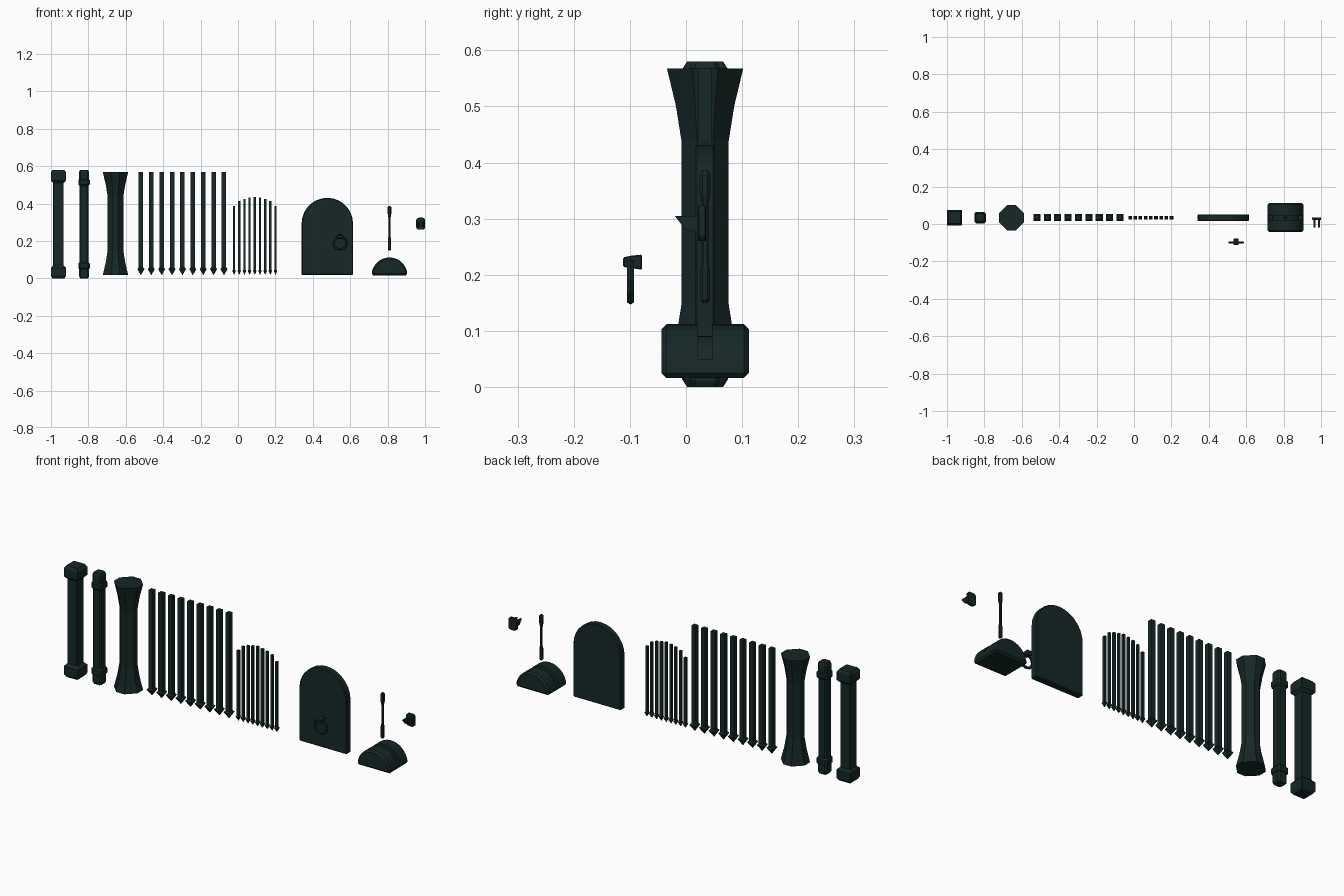
import bpy, bmesh, math

if "Cube" in bpy.data.objects:
    bpy.data.objects.remove(bpy.data.objects["Cube"])

mat = bpy.data.materials.new("dark_teal")
mat.diffuse_color = (0.008, 0.02, 0.02, 1)
mat.use_nodes = True
mat.node_tree.nodes["Principled BSDF"].inputs["Base Color"].default_value = mat.diffuse_color
YC = 0.034  # common depth centre


def finish(name, bm, bevel=0.0, angle=30):
    bmesh.ops.recalc_face_normals(bm, faces=bm.faces[:])
    me = bpy.data.meshes.new(name)
    bm.to_mesh(me)
    bm.free()
    me.materials.append(mat)
    ob = bpy.data.objects.new(name, me)
    bpy.context.collection.objects.link(ob)
    if bevel:
        m = ob.modifiers.new("bevel", 'BEVEL')
        m.width, m.segments = bevel, 1
        m.limit_method, m.angle_limit = 'ANGLE', math.radians(angle)
    return ob


def loft(bm, rings):
    """Skin a list of equal-length point rings and cap both ends."""
    vs = [[bm.verts.new(p) for p in r] for r in rings]
    n = len(vs[0])
    for a, b in zip(vs, vs[1:]):
        for i in range(n):
            j = (i + 1) % n
            bm.faces.new((a[i], a[j], b[j], b[i]))
    bm.faces.new(vs[0][::-1])
    bm.faces.new(vs[-1])


def section(x, y, z, h, cut):
    """Square of half-width h with corners cut by fraction cut."""
    if not cut:
        return [(x + a * h, y + b * h, z) for a, b in ((1, 1), (-1, 1), (-1, -1), (1, -1))]
    k = h * (1 - cut)
    pts = [(h, -k), (h, k), (k, h), (-k, h), (-h, k), (-h, -k), (-k, -h), (k, -h)]
    return [(x + a, y + b, z) for a, b in pts]


def column(name, x, prof, cut=0.0, y=YC):
    bm = bmesh.new()
    loft(bm, [section(x, y, z, h, cut) for h, z in prof])
    return finish(name, bm)


def mirrored(half, total):
    return half + [(h, total - z) for h, z in reversed(half)]


def prism(name, pts, y0, y1, bevel=0.0, angle=30):
    bm = bmesh.new()
    loft(bm, [[(x, y, z) for x, z in pts] for y in (y0, y1)])
    return finish(name, bm, bevel, angle)


def arc(cx, cz, r, a0, a1, n):
    return [(cx + r * math.cos(math.radians(a0 + (a1 - a0) * i / n)),
             cz + r * math.sin(math.radians(a0 + (a1 - a0) * i / n))) for i in range(n + 1)]


# Three pillars
column("square_pillar", -0.96,
       mirrored([(.032, 0), (.041, .014), (.041, .056), (.028, .07)], .58), 0.06)
column("slim_pillar", -0.823,
       mirrored([(.021, 0), (.026, .01), (.026, .05), (.031, .054), (.031, .078), (.024, .086)], .58), 0.3)
column("flared_pillar", -0.655,
       mirrored([(.068, .018), (.052, .085), (.042, .148)], .586), 0.66)

# Large gate bars with arrow tips
for i in range(9):
    column(f"gate_bar_{i}", -0.519 + i * 0.0555,
           [(.001, .018), (.019, .05), (.012, .058), (.012, .568)])

# Small window bars following an arched top
tops = [.386, .414, .425, .431, .436]
for i in range(9):
    column(f"window_bar_{i}", -0.021 + i * 0.0277,
           [(.001, .02), (.0095, .04), (.006, .046), (.006, tops[min(i, 8 - i)])])

# Arched door
prism("door", [(.34, .018), (.615, .018)] + arc(.4775, .293, .1375, 0, 180, 14),
      YC - .018, YC + .018, .004, 40)

# Door ring floating in front of the door
bpy.ops.mesh.primitive_torus_add(major_segments=12, minor_segments=6, major_radius=.035,
                                 minor_radius=.007, location=(.546, -.099, .189),
                                 rotation=(math.pi / 2, 0, 0))
ring = bpy.context.object
ring.name = "door_ring"
ring.data.materials.append(mat)

# Mount holding the ring
bm = bmesh.new()
loft(bm, [[(.546 + sx * .013, y, z) for sx, z in ((-1, z0), (1, z0), (1, z1), (-1, z1))]
          for y, z0, z1 in ((-.112, .214, .231), (-.098, .212, .234), (-.078, .209, .236))])
finish("ring_mount", bm, .002)

# Lever housing: half drum with a curved slot on top
base = prism("lever_housing", arc(.81, .016, .096, 0, 180, 14), -.044, .112, .009, 50)
inner = arc(.81, .014, .077, 27, 153, 12)
outer = arc(.81, .014, .14, 153, 27, 12)
# slot ends are level at z = 0.05
cut = prism("slot_cutter", [(.96, .05), (inner[0][0], .05)] + inner[1:-1]
            + [(inner[-1][0], .05), (.66, .05)] + outer[1:-1], YC - .0125, YC + .0125)
m = base.modifiers.new("slot", 'BOOLEAN')
m.operation, m.object, m.solver = 'DIFFERENCE', cut, 'EXACT'
bpy.context.view_layer.update()
me = bpy.data.meshes.new_from_object(base.evaluated_get(bpy.context.evaluated_depsgraph_get()))
base.modifiers.clear()
base.data = me
bpy.data.objects.remove(cut)

# Lever
column("lever", .81,
       [(.005, .15), (.0085, .155), (.0085, .21), (.006, .222), (.006, .325),
        (.0095, .345), (.0095, .38), (.005, .387)], 0.5)

# Wall hook: chamfered plate with two prongs
a, b, c = .0235, .032, .009
plate = [(-a + c, -b), (a - c, -b), (a, -b + c), (a, b - c),
         (a - c, b), (-a + c, b), (-a, b - c), (-a, -b + c)]
prism("hook_plate", [(.9765 + x, .292 + z) for x, z in plate], .021, .036, .002)
for side in (-1, 1):
    bm = bmesh.new()
    x = .9765 + side * .012
    loft(bm, [[(x + s, y, z) for y, z in ((.024, .276), (-.001, .28), (-.02, .305), (.024, .305))]
              for s in (-.005, .005)])
    finish(f"hook_prong_{'left' if side < 0 else 'right'}", bm)
